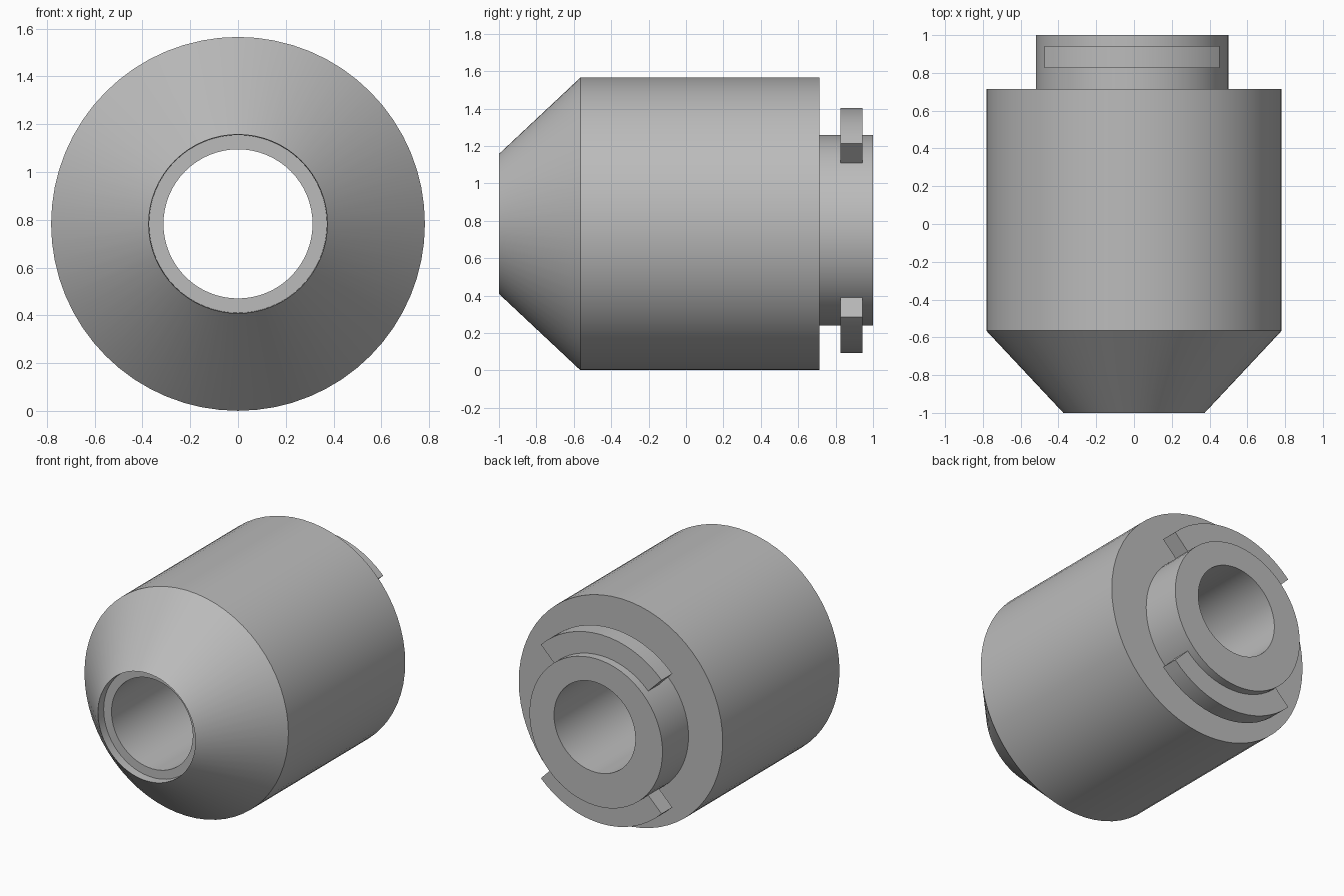
import bpy, bmesh
from math import pi, sin, cos, radians

cube = bpy.data.objects.get("Cube")
if cube:
    bpy.data.objects.remove(cube)

grey = bpy.data.materials.new("plain grey")
grey.use_nodes = True
colour = (0.5, 0.5, 0.5, 1)
grey.diffuse_color = colour
grey.node_tree.nodes["Principled BSDF"].inputs["Base Color"].default_value = colour

BODY_AXIS = (0, 0.783)
NECK_AXIS = (-0.01, 0.749)
BORE = 0.312
NECK = 0.51


def sweep(name, profile, start=0, end=2 * pi, steps=64):
    """Sweep a closed profile of (y, radius, axis) around y, with end caps on a partial arc."""
    bm = bmesh.new()
    full = end - start > 6
    rings = []
    for i in range(steps if full else steps + 1):
        a = start + (end - start) * i / steps
        rings.append([bm.verts.new((c[0] + r * cos(a), y, c[1] + r * sin(a)))
                      for y, r, c in profile])
    n = len(profile)
    pairs = list(zip(rings, rings[1:]))
    if full:
        pairs.append((rings[-1], rings[0]))
    for a, b in pairs:
        for j in range(n):
            k = (j + 1) % n
            bm.faces.new((a[j], a[k], b[k], b[j]))
    if not full:
        bm.faces.new(rings[0])
        bm.faces.new(rings[-1])
    bmesh.ops.recalc_face_normals(bm, faces=bm.faces)
    mesh = bpy.data.meshes.new(name)
    bm.to_mesh(mesh)
    bm.free()
    mesh.materials.append(grey)
    obj = bpy.data.objects.new(name, mesh)
    bpy.context.collection.objects.link(obj)
    bpy.ops.object.select_all(action="DESELECT")
    obj.select_set(True)
    bpy.context.view_layer.objects.active = obj
    bpy.ops.object.shade_smooth_by_angle(angle=radians(30))
    return obj


# Housing: tapered nose, straight barrel, rear shoulder, neck and through bore
sweep("housing", [
    (-0.94, BORE, BODY_AXIS),     # floor of the shallow nose recess
    (-0.94, 0.372, BODY_AXIS),
    (-1.0, 0.374, BODY_AXIS),     # nose lip
    (-0.565, 0.782, BODY_AXIS),   # taper meets barrel
    (0.715, 0.782, BODY_AXIS),    # rear shoulder
    (0.715, NECK, NECK_AXIS),
    (1.0, NECK, NECK_AXIS),       # rear end of the neck
    (1.0, BORE, BODY_AXIS),
])

# Locking lugs: quarter arcs above and below the neck
lug = [(y, r, NECK_AXIS) for y, r in
       ((0.825, NECK - 0.01), (0.825, 0.655), (0.943, 0.655), (0.943, NECK - 0.01))]
for name, middle in (("upper_lug", pi / 2), ("lower_lug", -pi / 2)):
    sweep(name, lug, middle - pi / 4, middle + pi / 4, 16)
